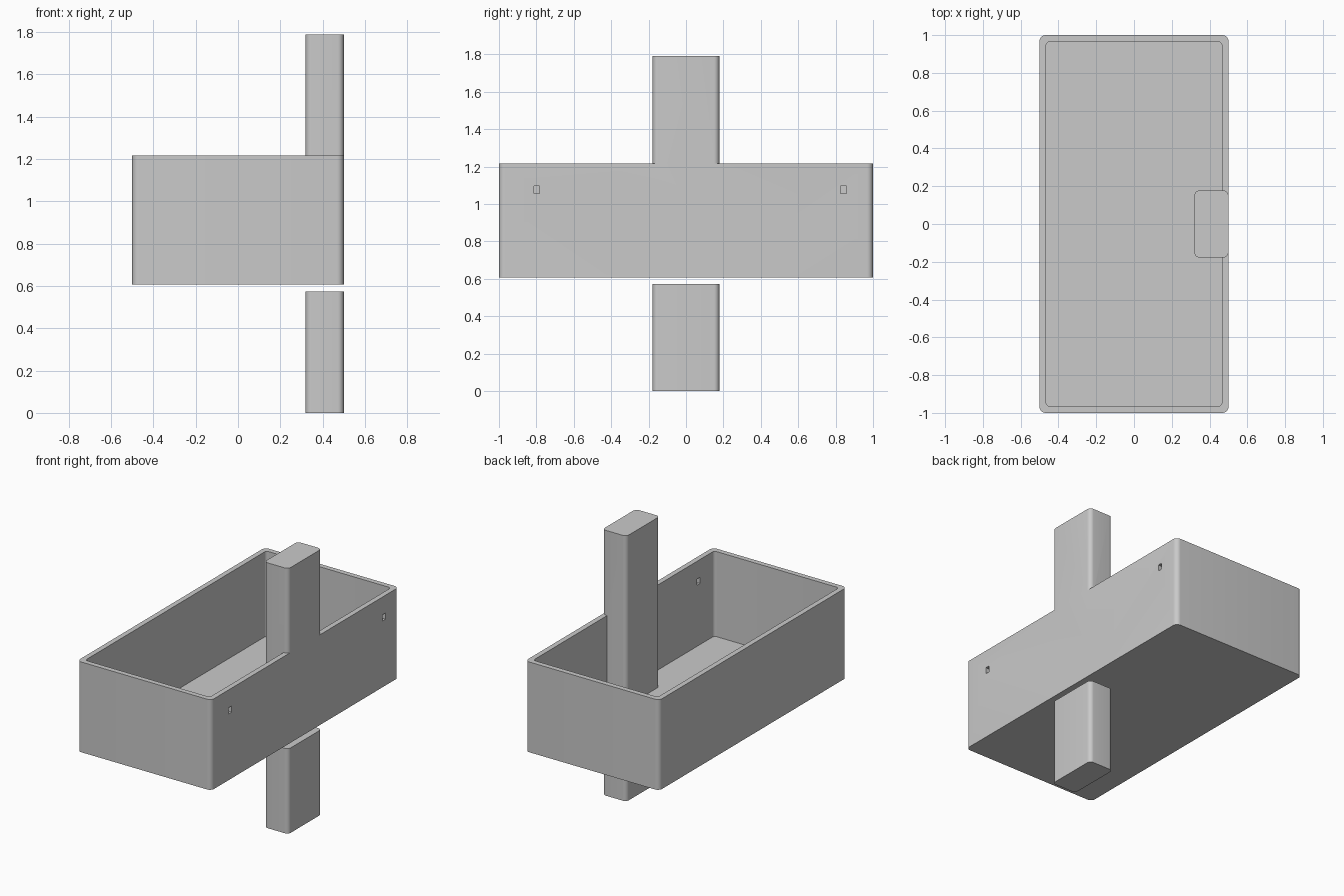
import bpy
import bmesh
from math import radians

default_cube = bpy.data.objects.get("Cube")
if default_cube:
    bpy.data.objects.remove(default_cube, do_unlink=True)

grey = bpy.data.materials.new("light_grey")
grey.use_nodes = True
colour = (0.59, 0.59, 0.59, 1)
grey.diffuse_color = colour
grey.node_tree.nodes["Principled BSDF"].inputs["Base Color"].default_value = colour


def block(name, x, y, z, radius=0.0):
    """Box between (min, max) pairs, with rounded upright edges."""
    bm = bmesh.new()
    bmesh.ops.create_cube(bm, size=1)
    for v in bm.verts:
        for axis, (low, high) in enumerate((x, y, z)):
            v.co[axis] = low if v.co[axis] < 0 else high
    if radius:
        upright = [e for e in bm.edges
                   if abs(e.verts[0].co.z - e.verts[1].co.z) > 0.01]
        bmesh.ops.bevel(bm, geom=upright, offset=radius, segments=8,
                        profile=0.5, affect='EDGES')
    mesh = bpy.data.meshes.new(name)
    bm.to_mesh(mesh)
    bm.free()
    mesh.materials.append(grey)
    obj = bpy.data.objects.new(name, mesh)
    bpy.context.collection.objects.link(obj)
    return obj


def combine(target, tool, operation):
    """Apply a boolean and discard the tool."""
    mod = target.modifiers.new(operation, 'BOOLEAN')
    mod.operation = operation
    mod.solver = 'EXACT'
    mod.object = tool
    bpy.ops.object.select_all(action='DESELECT')
    bpy.context.view_layer.objects.active = target
    target.select_set(True)
    bpy.ops.object.modifier_apply(modifier=mod.name)
    bpy.data.objects.remove(tool, do_unlink=True)


WALL = 0.035
BASE, RIM, TOP = 0.608, 1.217, 1.79
POST_X, POST_Y = (0.32, 0.5), (-0.178, 0.178)

# Open tray with a hollow interior
tray = block("tray", (-0.5, 0.5), (-1, 1), (BASE, RIM), 0.032)
cavity = block("cavity_cutter", (-0.5 + WALL, 0.5 - WALL), (-1 + WALL, 1 - WALL),
               (BASE + WALL, RIM + 0.2), 0.02)
combine(tray, cavity, 'DIFFERENCE')

# Upper post joined flush with the side wall
upper_post = block("upper_post", POST_X, POST_Y, (BASE + 0.02, TOP), 0.028)
combine(tray, upper_post, 'UNION')

# Two small slots through the side wall
for y in (-0.798, 0.843):
    slot = block("slot_cutter", (0.4, 0.6), (y - 0.016, y + 0.016), (1.055, 1.097))
    combine(tray, slot, 'DIFFERENCE')

# Separate lower post, a wall thickness below the tray
lower_post = block("lower_post", POST_X, POST_Y, (0, BASE - WALL), 0.028)

for obj in (tray, lower_post):
    bpy.ops.object.select_all(action='DESELECT')
    bpy.context.view_layer.objects.active = obj
    obj.select_set(True)
    bpy.ops.object.shade_smooth_by_angle(angle=radians(30))
